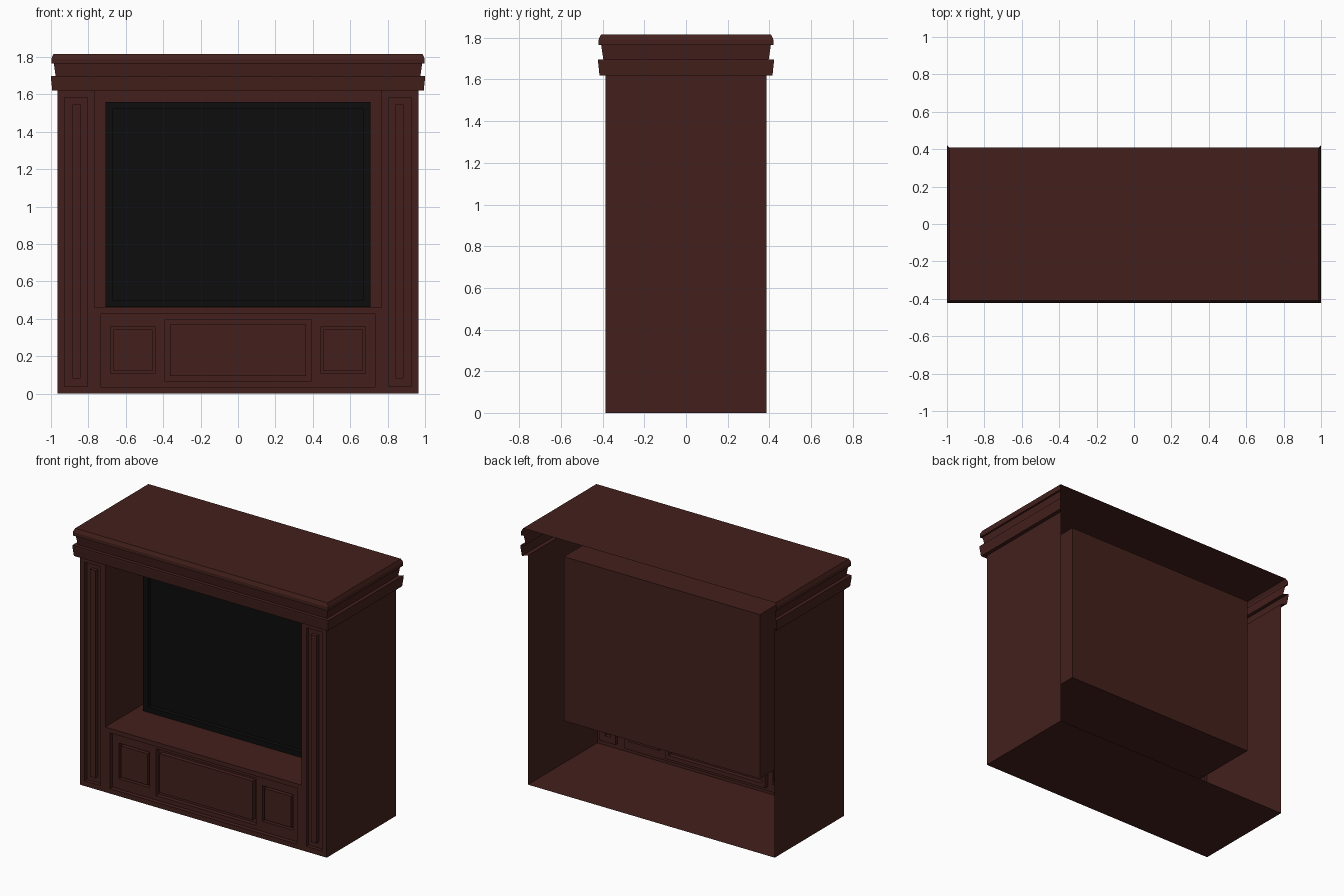
import bpy, bmesh
from mathutils import Vector

if "Cube" in bpy.data.objects:
    bpy.data.objects.remove(bpy.data.objects["Cube"])

W, D, H = 0.965, 0.387, 1.62      # body half width, half depth, height below cornice
NX, NZ = 0.767, 0.46              # niche half width, niche floor height


def material(name, rgb):
    m = bpy.data.materials.new(name)
    m.diffuse_color = (*rgb, 1)
    m.use_nodes = True
    m.node_tree.nodes["Principled BSDF"].inputs["Base Color"].default_value = m.diffuse_color
    return m


wood = material("dark_wood", (0.056, 0.0145, 0.0115))
black = material("black_screen", (0.004, 0.004, 0.004))


def finish(bm, name, mat):
    mesh = bpy.data.meshes.new(name)
    bm.to_mesh(mesh)
    bm.free()
    mesh.materials.append(mat)
    ob = bpy.data.objects.new(name, mesh)
    bpy.context.collection.objects.link(ob)
    return ob


def quad(bm, pts, toward):
    f = bm.faces.new([bm.verts.new(p) for p in pts])
    f.normal_update()
    if f.normal.dot(Vector(toward)) < 0:
        f.normal_flip()


def sheet(bm, r, y, holes=()):
    """Front-facing sheet r=(x0,x1,z0,z1) with rectangular holes."""
    xs = sorted({v for q in (r, *holes) for v in q[:2]})
    zs = sorted({v for q in (r, *holes) for v in q[2:]})
    for a, b in zip(xs, xs[1:]):
        for c, d in zip(zs, zs[1:]):
            mx, mz = (a + b) / 2, (c + d) / 2
            if not any(h[0] < mx < h[1] and h[2] < mz < h[3] for h in holes):
                quad(bm, [(a, y, c), (b, y, c), (b, y, d), (a, y, d)], (0, -1, 0))


def walls(bm, r, y0, y1, s):
    """Four walls between depths; s=1 faces inward (recess), s=-1 outward (raised)."""
    a, b, c, d = r
    for x, n in ((a, s), (b, -s)):
        quad(bm, [(x, y0, c), (x, y1, c), (x, y1, d), (x, y0, d)], (n, 0, 0))
    for z, n in ((c, s), (d, -s)):
        quad(bm, [(a, y0, z), (b, y0, z), (b, y1, z), (a, y1, z)], (0, 0, n))


def raised_panel(bm, outer, inner, y, depth):
    """Sunk border with a field that comes back up to the surface."""
    walls(bm, outer, y, y + depth, 1)
    sheet(bm, outer, y + depth, [inner])
    walls(bm, inner, y, y + depth, -1)
    sheet(bm, inner, y)


def mirror(r):
    return (-r[1], -r[0], r[2], r[3])


# carcass: sides and floor, open at the back
bm = bmesh.new()
for s in (-1, 1):
    quad(bm, [(s*W, -D, 0), (s*W, D, 0), (s*W, D, H), (s*W, -D, H)], (s, 0, 0))
quad(bm, [(-W, -D, 0), (W, -D, 0), (W, D, 0), (-W, D, 0)], (0, 0, -1))
finish(bm, "carcass", wood)

# pilasters with long raised panels
outer, inner = (0.805, 0.928, 0.037, 1.583), (0.842, 0.886, 0.08, 1.545)
for name, f in (("right_pilaster", lambda r: r), ("left_pilaster", mirror)):
    bm = bmesh.new()
    sheet(bm, f((NX, W, 0, H)), -D, [f(outer)])
    raised_panel(bm, f(outer), f(inner), -D, 0.025)
    finish(bm, name, wood)

# lower front: one wide recess holding three raised panels
bm = bmesh.new()
recess = (-0.732, 0.732, 0.034, 0.428)
small = ((0.443, 0.681, 0.107, 0.358), (0.457, 0.666, 0.121, 0.342))
panels = [((-0.39, 0.39, 0.064, 0.396), (-0.364, 0.364, 0.094, 0.369)),
          small, tuple(mirror(r) for r in small)]
sheet(bm, (-NX, NX, 0, NZ), -D, [recess])
walls(bm, recess, -D, -D + 0.03, 1)
sheet(bm, recess, -D + 0.03, [p[0] for p in panels])
for o, i in panels:
    raised_panel(bm, o, i, -D + 0.03, 0.03)
finish(bm, "lower_front", wood)

# niche
bm = bmesh.new()
niche = (-NX, NX, NZ, H)
walls(bm, niche, -D, 0.27, 1)
sheet(bm, niche, 0.27)
finish(bm, "niche", wood)

# screen: box with a recessed display
bm = bmesh.new()
scr, disp = (-0.708, 0.708, NZ + 0.002, 1.56), (-0.67, 0.67, 0.5, 1.522)
walls(bm, scr, -0.05, 0.2, -1)
sheet(bm, scr, -0.05, [disp])
walls(bm, disp, -0.05, -0.02, 1)
sheet(bm, disp, -0.02)
quad(bm, [(scr[0], 0.2, scr[2]), (scr[1], 0.2, scr[2]),
          (scr[1], 0.2, scr[3]), (scr[0], 0.2, scr[3])], (0, 1, 0))
finish(bm, "screen", black)

# cornice: profile (offset, z) swept along left, front and right, mitred at every corner
bm = bmesh.new()
profile = [(0, H), (0.028, H), (0.035, 1.685), (0.035, 1.697), (0.010, 1.697),
           (0.020, 1.765), (0.033, 1.765), (0.033, 1.79), (0.022, 1.815)]
corners = [(-1, 1), (-1, -1), (1, -1), (1, 1)]
rings = [[bm.verts.new((sx*(W + d), sy*(D + d), z)) for d, z in profile]
         for sx, sy in corners]
for r0, r1 in zip(rings, rings[1:]):
    for k in range(len(profile) - 1):
        bm.faces.new((r0[k], r1[k], r1[k+1], r0[k+1]))
bm.faces.new([r[-1] for r in rings])
finish(bm, "cornice", wood)
